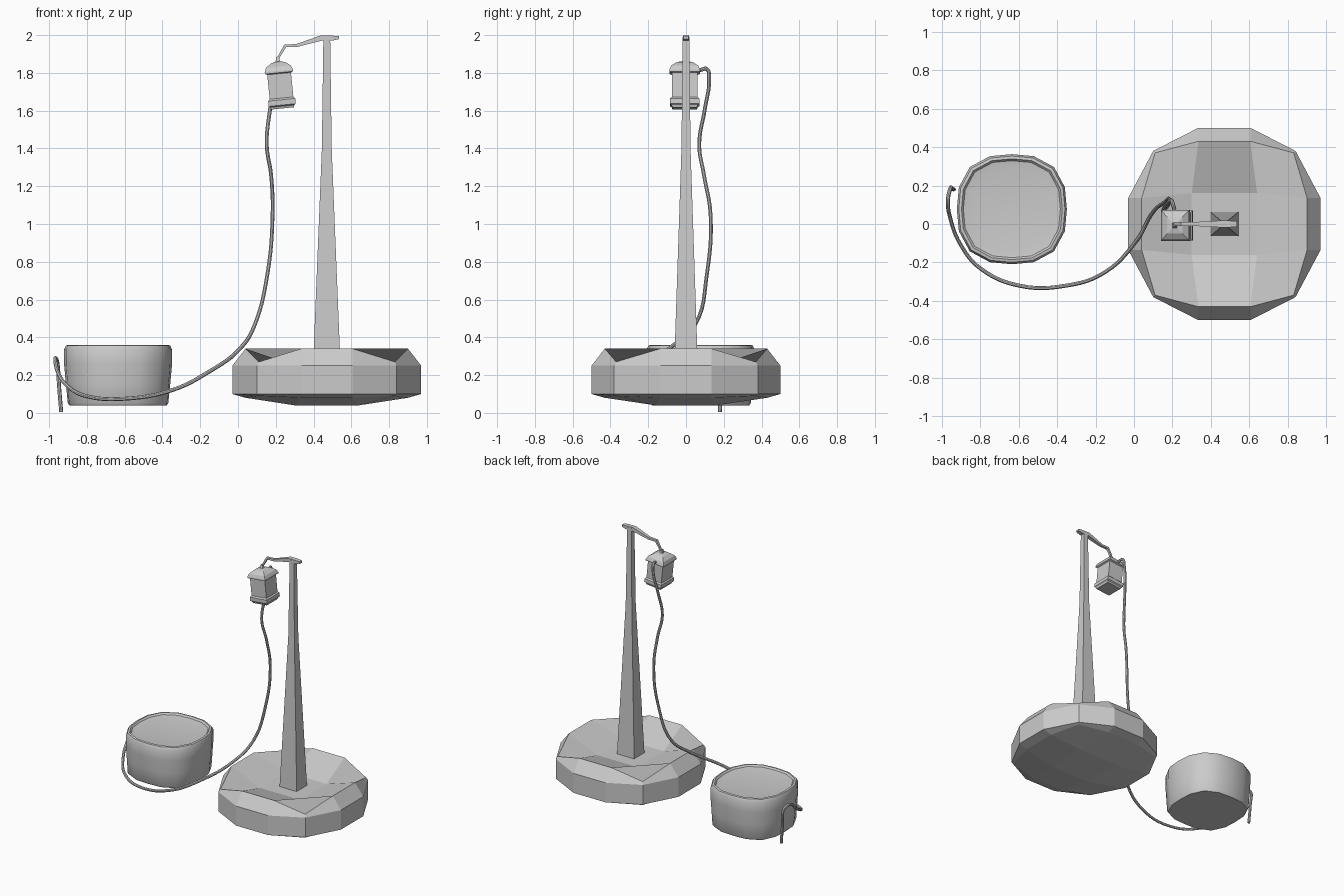
import bpy, bmesh, math
from mathutils import Vector

if "Cube" in bpy.data.objects:
    bpy.data.objects.remove(bpy.data.objects["Cube"])


def add_object(name, bm):
    bmesh.ops.recalc_face_normals(bm, faces=bm.faces)
    mesh = bpy.data.meshes.new(name)
    bm.to_mesh(mesh)
    bm.free()
    ob = bpy.data.objects.new(name, mesh)
    bpy.context.collection.objects.link(ob)
    return ob


def loft(name, rings):
    """Skin a stack of equal-length point rings and cap both ends."""
    bm = bmesh.new()
    loops = [[bm.verts.new(p) for p in ring] for ring in rings]
    n = len(loops[0])
    for a, b in zip(loops, loops[1:]):
        for i in range(n):
            j = (i + 1) % n
            bm.faces.new((a[i], a[j], b[j], b[i]))
    bm.faces.new(loops[0])
    bm.faces.new(loops[-1])
    return add_object(name, bm)


def square(hx, hy, z):
    return [(-hx, -hy, z), (hx, -hy, z), (hx, hy, z), (-hx, hy, z)]


def squircle(r, z, n, count=16):
    pts = []
    for i in range(count):
        a = 2 * math.pi * i / count
        c, s = math.cos(a), math.sin(a)
        k = r / (abs(c) ** n + abs(s) ** n) ** (1 / n)
        pts.append((k * c, k * s, z))
    return pts


# Stone base: 3x3 gridded cube pressed into a low, dished boulder
bm = bmesh.new()
bmesh.ops.create_cube(bm, size=2)
bmesh.ops.subdivide_edges(bm, edges=bm.edges[:], cuts=2, use_grid_fill=True)
for v in bm.verts:
    x, y, z = v.co
    ox, oy, oz = abs(x) > .9, abs(y) > .9, abs(z) > .9
    up = z > 0
    if ox and oy:
        px, py = (.36, .37) if oz else (.37, .38)
        pz = (.27 if up else .09) if oz else (.25 if up else .10)
    elif ox or oy:
        big = .43 if oz else .50
        px, py = (big, .135) if ox else (.135, big)
        pz = (.34 if up else .08) if oz else (.25 if up else .10)
    else:
        px, py, pz = .17, .16, (.25 if up else .04)
    v.co = (math.copysign(px, x), math.copysign(py, y), pz)
base = add_object("stone_base", bm)
base.location.x = .47

# Tapered square post
post = loft("post", [square(.073, .063, .24), square(.026, .024, 1.40),
                     square(.018, .018, 1.99)])
post.location.x = .47

# Bent hanger arm: x, z, half thickness, half depth
arm_path = [(.535, 1.987, .008, .014), (.50, 1.984, .013, .017),
            (.44, 1.984, .014, .017), (.31, 1.945, .008, .010),
            (.25, 1.943, .008, .010), (.21, 1.875, .006, .007)]
rings = []
for i, (x, z, t, d) in enumerate(arm_path):
    p0, p1 = arm_path[max(i - 1, 0)], arm_path[min(i + 1, len(arm_path) - 1)]
    tan = Vector((p1[0] - p0[0], 0, p1[1] - p0[1])).normalized()
    nrm = Vector((-tan.z, 0, tan.x)) * t
    c, w = Vector((x, 0, z)), Vector((0, d, 0))
    rings.append([c + nrm + w, c + nrm - w, c - nrm - w, c - nrm + w])
loft("hanger_arm", rings)

# Square lantern with foot flange and hipped roof, hanging slightly askew
lantern_profile = [(.060, 0), (.064, .012), (.072, .018), (.072, .046),
                   (.063, .055), (.063, .185), (.075, .190), (.075, .200),
                   (.066, .222), (.040, .242), (.012, .250), (.006, .275)]
lantern = loft("lantern", [square(h, h * 1.08, z) for h, z in lantern_profile])
lantern.location = (.236, -.007, 1.612)
lantern.rotation_euler.y = -.1

# Rounded-square tub with a rim and a dished lid: radius, z, squareness
tub_profile = [(.258, .04, 3.0), (.266, .052, 2.9), (.277, .16, 2.7),
               (.286, .26, 2.6), (.286, .335, 2.6), (.276, .357, 2.6),
               (.262, .36, 2.6), (.252, .348, 2.6), (.215, .342, 2.6)]
tub = loft("tub", [squircle(*p) for p in tub_profile])
tub.location = (-.635, .077, 0)

# Trailing rope from the lantern round the tub
rope_path = [(.21, .075, 1.815), (.20, .11, 1.82), (.195, .122, 1.77),
             (.17, .10, 1.61), (.152, .07, 1.42), (.175, .095, 1.26),
             (.183, .13, 1.05), (.155, .11, .73), (.09, .05, .47),
             (.01, -.09, .34), (-.15, -.25, .22), (-.35, -.32, .12),
             (-.60, -.32, .075), (-.80, -.23, .088), (-.90, -.11, .14),
             (-.955, .03, .22), (-.967, .13, .29), (-.957, .178, .27),
             (-.948, .182, .15), (-.936, .18, .005)]
curve = bpy.data.curves.new("rope", 'CURVE')
curve.dimensions = '3D'
curve.bevel_depth = .0105
curve.bevel_resolution = 2
curve.resolution_u = 6
curve.use_fill_caps = True
spline = curve.splines.new('BEZIER')
spline.bezier_points.add(len(rope_path) - 1)
for bp, co in zip(spline.bezier_points, rope_path):
    bp.co = co
    bp.handle_left_type = bp.handle_right_type = 'AUTO'
rope = bpy.data.objects.new("rope", curve)
bpy.context.collection.objects.link(rope)
bpy.context.view_layer.objects.active = rope
rope.select_set(True)
bpy.ops.object.convert(target='MESH')
rope = bpy.context.view_layer.objects.active

# Smooth the round parts
for ob in bpy.context.collection.objects:
    ob.select_set(ob in (rope, tub))
bpy.ops.object.shade_smooth_by_angle(angle=math.radians(35))
